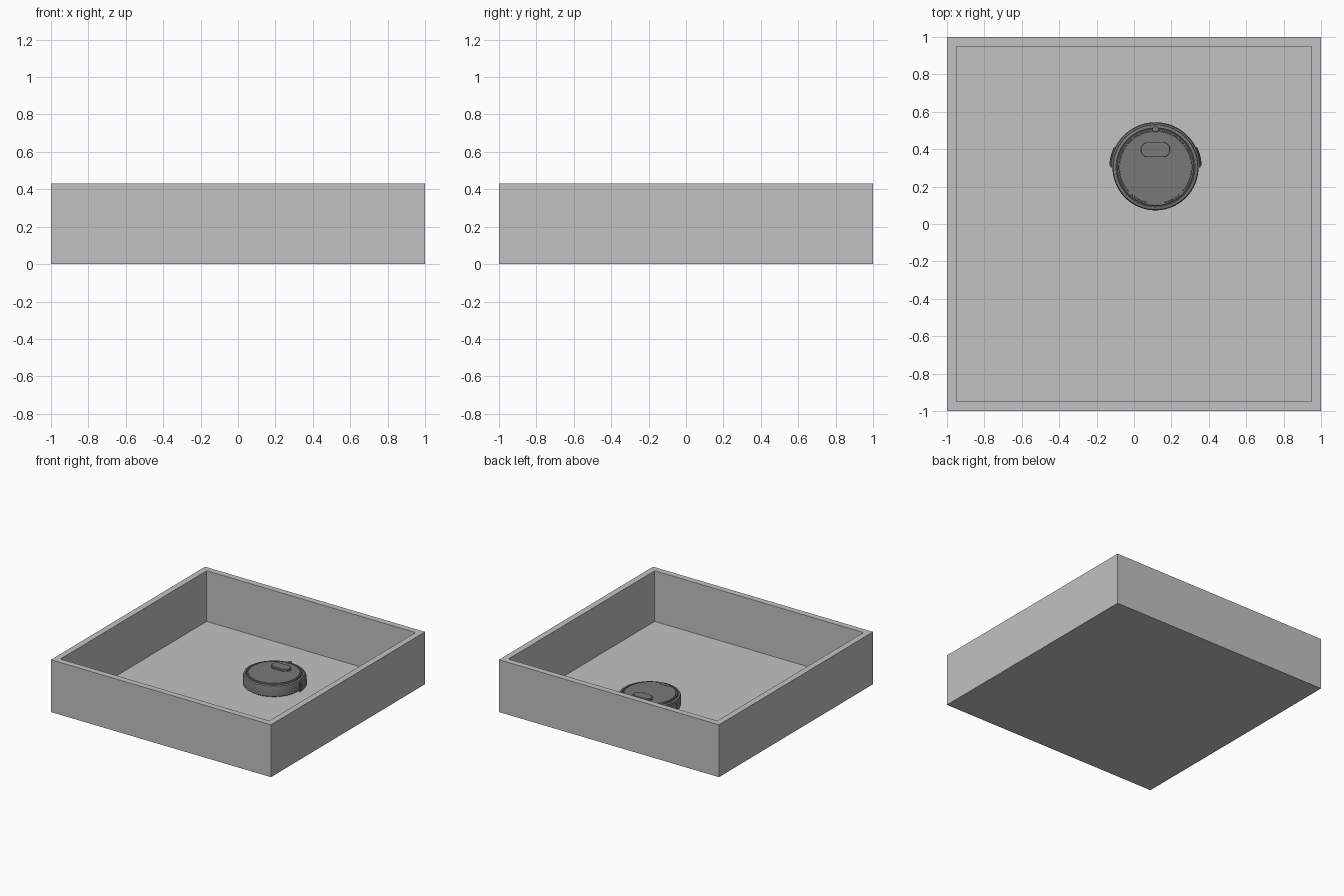
import bpy, bmesh, math
from mathutils import Matrix, Vector

old = bpy.data.objects.get("Cube")
if old:
    bpy.data.objects.remove(old, do_unlink=True)

CX, CY = 0.115, 0.303      # centre of the robot vacuum
FLOOR = 0.014


def material(name, value):
    m = bpy.data.materials.new(name)
    m.use_nodes = True
    m.diffuse_color = (value, value, value, 1)
    m.node_tree.nodes["Principled BSDF"].inputs["Base Color"].default_value = (value, value, value, 1)
    return m


GREY = material("light grey", 0.54)
CHARCOAL = material("charcoal", 0.19)


def finish(name, bm, mat, smooth=True):
    bmesh.ops.recalc_face_normals(bm, faces=bm.faces)
    me = bpy.data.meshes.new(name)
    bm.to_mesh(me)
    bm.free()
    ob = bpy.data.objects.new(name, me)
    bpy.context.collection.objects.link(ob)
    me.materials.append(mat)
    if smooth:
        bpy.ops.object.select_all(action='DESELECT')
        ob.select_set(True)
        bpy.context.view_layer.objects.active = ob
        bpy.ops.object.shade_smooth_by_angle(angle=math.radians(30))
    return ob


def lathe(name, profile, start=0, end=360, steps=96):
    """Turn an (r, z) profile about the vacuum's axis; partial turns get end caps."""
    bm = bmesh.new()
    full = end - start >= 360
    verts = [bm.verts.new((r, 0, z)) for r, z in profile]
    n = len(verts)
    if full:
        geom = verts + [bm.edges.new((verts[i], verts[i + 1])) for i in range(n - 1)]
    else:
        face = bm.faces.new(verts)
        geom = verts + list(face.edges) + [face]
    bmesh.ops.rotate(bm, verts=verts, cent=(0, 0, 0),
                     matrix=Matrix.Rotation(math.radians(start), 3, 'Z'))
    bmesh.ops.spin(bm, geom=geom, axis=(0, 0, 1), cent=(0, 0, 0),
                   angle=math.radians(end - start), steps=steps)
    bmesh.ops.remove_doubles(bm, verts=bm.verts, dist=1e-5)
    bmesh.ops.translate(bm, verts=bm.verts, vec=(CX, CY, 0))
    return finish(name, bm, CHARCOAL)


def rounded_plate(name, x, y, w, d, z0, z1, radius, bevel=0.0):
    """Upright plate with rounded corners, placed relative to the vacuum's centre."""
    bm = bmesh.new()
    pts = []
    for k, (sx, sy) in enumerate([(1, 1), (-1, 1), (-1, -1), (1, -1)]):
        for i in range(9):
            a = math.radians(90 * k + i * 11.25)
            pts.append((CX + x + sx * (w / 2 - radius) + radius * math.cos(a),
                        CY + y + sy * (d / 2 - radius) + radius * math.sin(a), z0))
    face = bm.faces.new([bm.verts.new(p) for p in pts])
    bmesh.ops.remove_doubles(bm, verts=bm.verts, dist=1e-5)
    face = bm.faces[:][0]
    ext = bmesh.ops.extrude_face_region(bm, geom=[face])["geom"]
    top = [g for g in ext if isinstance(g, bmesh.types.BMVert)]
    bmesh.ops.translate(bm, verts=top, vec=(0, 0, z1 - z0))
    ob = finish(name, bm, CHARCOAL)
    if bevel:
        mod = ob.modifiers.new("soft edge", 'BEVEL')
        mod.width, mod.segments = bevel, 3
    return ob


# Walled tray: block with the top inset and sunk to the floor
bm = bmesh.new()
bmesh.ops.create_cube(bm, size=1, matrix=Matrix.Translation((0, 0, 0.215)) @ Matrix.Diagonal((2, 2, 0.43, 1)))
bm.normal_update()
top = max(bm.faces, key=lambda f: f.calc_center_median().z)
bmesh.ops.inset_individual(bm, faces=[top], thickness=0.072)
inner = bmesh.ops.extrude_discrete_faces(bm, faces=[top])["faces"][0]
bmesh.ops.translate(bm, verts=inner.verts[:], vec=(0, 0, FLOOR - 0.43))
finish("walled_tray", bm, GREY, smooth=False)

# Round body with stepped rim
lathe("vacuum_body", [(0, 0.026), (0.215, 0.026), (0.230, 0.036), (0.230, 0.108),
                      (0.226, 0.118), (0.219, 0.122), (0.211, 0.122),
                      (0.209, 0.116), (0, 0.116)])

# Lid with a shallow ring groove
lathe("vacuum_lid", [(0, 0.115), (0.206, 0.115), (0.206, 0.124), (0.203, 0.127),
                     (0.197, 0.127), (0.196, 0.124), (0.193, 0.124),
                     (0.192, 0.128), (0, 0.128)])

# Bumper around the rear half, with wider shoulders at its ends
lathe("bumper", [(0.222, 0.030), (0.238, 0.030), (0.241, 0.036), (0.241, 0.098),
                 (0.236, 0.110), (0.222, 0.114)], 0, 180, 64)
for side, start in (("left", 2), ("right", 154)):
    lathe(side + "_bumper_shoulder", [(0.230, 0.036), (0.244, 0.036), (0.247, 0.042),
                                      (0.247, 0.090), (0.243, 0.097), (0.230, 0.099)],
          start, start + 24, 12)

# Sensor turret with a thin base outline
rounded_plate("turret_base", 0, 0.094, 0.168, 0.092, 0.126, 0.131, 0.046)
rounded_plate("sensor_turret", 0, 0.094, 0.156, 0.080, 0.128, 0.145, 0.039, 0.004)

# Rear button and front latch on the lid
rounded_plate("rear_button", 0, 0.204, 0.036, 0.030, 0.120, 0.136, 0.014, 0.003)
rounded_plate("front_latch", 0, -0.185, 0.092, 0.026, 0.124, 0.130, 0.004)

# Wheels and caster under the body
def wheel(name, x, y, r, w):
    bm = bmesh.new()
    place = Matrix.Translation((CX + x, CY + y, FLOOR + r)) @ Matrix.Rotation(math.pi / 2, 4, 'Y')
    bmesh.ops.create_cone(bm, cap_ends=True, segments=24, radius1=r, radius2=r, depth=w, matrix=place)
    finish(name, bm, CHARCOAL)


for side, s in (("left", 1), ("right", -1)):
    wheel(side + "_wheel", s * 0.14, 0, 0.034, 0.03)
wheel("caster", 0, 0.15, 0.018, 0.025)
